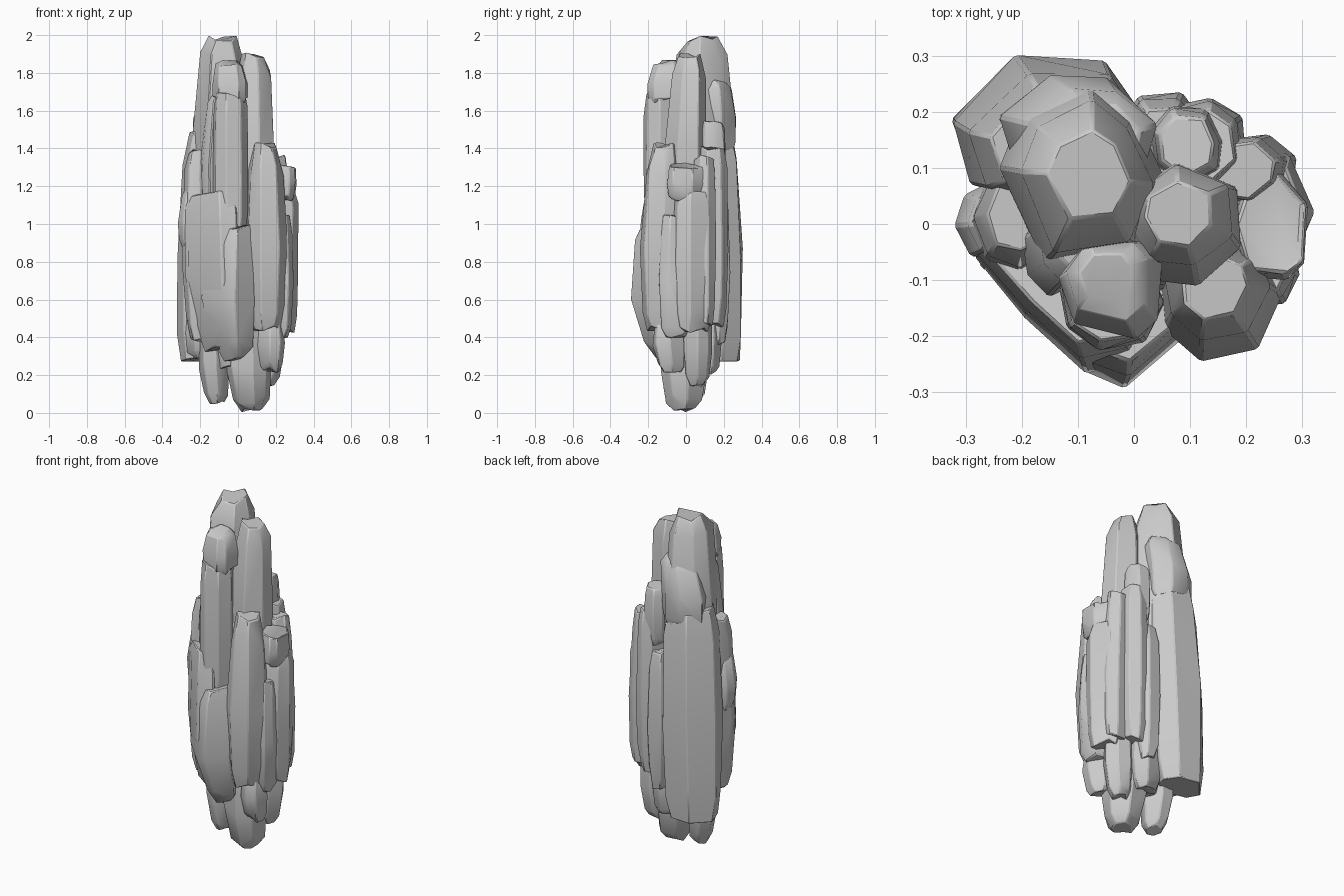
import bpy, bmesh, math, random

if "Cube" in bpy.data.objects:
    bpy.data.objects.remove(bpy.data.objects["Cube"])


def rock(name, box, z, foot=.5, head=.5, bot=(0, 0), top=(0, 0), n=7, seed=1, plan=None):
    """Faceted stone column: plan box (x0,x1,y0,y1) or drawn plan, height z, end scales and end offsets."""
    rnd = random.Random(seed)
    if plan:
        n = len(plan)
        cx, cy = sum(p[0] for p in plan) / n, sum(p[1] for p in plan) / n
        px, py = [p[0] - cx for p in plan], [p[1] - cy for p in plan]
    else:
        x0, x1, y0, y1 = box
        phase = rnd.random() * 6
        ring = []
        for i in range(n):
            a = phase + (i + rnd.uniform(-.25, .25)) * 2 * math.pi / n
            r = rnd.uniform(.93, 1.07)
            ring.append((r * math.cos(a), r * math.sin(a)))

        # stretch the plan polygon to fill its box exactly
        def fit(vals, half):
            a, b = min(vals), max(vals)
            return [((v - a) / (b - a) * 2 - 1) * half for v in vals]
        px = fit([p[0] for p in ring], (x1 - x0) / 2)
        py = fit([p[1] for p in ring], (y1 - y0) / 2)
        cx, cy = (x0 + x1) / 2, (y0 + y1) / 2
    h = z[1] - z[0]
    levels = [(0, foot), (.14, min(1, .62 + foot * .4)), (.45, 1),
              (.85, min(1, .62 + head * .4)), (1, head)]
    bm = bmesh.new()
    rows = []
    for t, k in levels:
        w = abs(2 * t - 1)
        off = bot if t < .5 else top
        row = []
        for x, y in zip(px, py):
            j = 1 if t == .45 else rnd.uniform(.94, 1.04)
            if t in (0, 1):
                dz = rnd.uniform(0, .035) * (1 - 2 * t)
            else:
                dz = rnd.uniform(-.05, .05) * h
            row.append(bm.verts.new((cx + x * k * j + off[0] * w,
                                     cy + y * k * j + off[1] * w, z[0] + t * h + dz)))
        rows.append(row)
    rows[0][0].co.z, rows[-1][n // 2].co.z = z
    for a, b in zip(rows, rows[1:]):
        for i in range(n):
            k = (i + 1) % n
            bm.faces.new((a[i], a[k], b[k], b[i]))
    bm.faces.new(rows[0][::-1])
    bm.faces.new(rows[-1])
    bmesh.ops.recalc_face_normals(bm, faces=bm.faces)
    me = bpy.data.meshes.new(name)
    bm.to_mesh(me)
    bm.free()
    ob = bpy.data.objects.new(name, me)
    bpy.context.collection.objects.link(ob)
    # softly worn edges
    bev = ob.modifiers.new("worn_edges", 'BEVEL')
    bev.width, bev.segments, bev.limit_method, bev.angle_limit = .005, 1, 'ANGLE', math.radians(40)
    bpy.ops.object.select_all(action='DESELECT')
    ob.select_set(True)
    bpy.context.view_layer.objects.active = ob
    bpy.ops.object.shade_smooth_by_angle(angle=math.radians(40))


# core filling the cluster
rock("core", (-.2, .2, -.14, .16), (.22, 1.46), .6, .7, n=8, seed=3)

# summit stones
rock("summit_peak", None, (1.1, 2.0), .95, .5, top=(.01, -.01), seed=11,
     plan=[(-.24, .1), (-.16, -.07), (.0, -.05), (.06, .07), (.0, .2), (-.08, .26), (-.2, .2)])
rock("summit_back_shoulder", (-.24, .03, .06, .265), (1.38, 1.77), .9, .6, top=(.04, -.01), seed=12)
rock("summit_right", (-.03, .19, -.11, .11), (1.05, 1.91), .95, .55, top=(0, .02), seed=13)

# front face stones
rock("front_column", (-.135, .055, -.225, -.03), (.9, 1.7), .95, .88, seed=21)
rock("front_column_cap", (-.135, .05, -.205, -.03), (1.64, 1.87), .9, .5, top=(-.01, .02), seed=22)
rock("front_left_filler", (-.2, -.06, -.13, .03), (1.0, 1.72), .9, .6, top=(.03, .02), seed=23)
rock("front_slab", None, (.32, 1.18), .6, .78, bot=(.05, .03), top=(.0, .02), seed=24,
     plan=[(-.29, -.06), (-.2, -.17), (-.09, -.27), (.0, -.24), (.02, -.05), (-.22, .02)])
rock("front_keel", None, (.27, 1.0), .4, .75, bot=(.03, .07), top=(.02, .02), seed=25,
     plan=[(-.2, -.17), (-.09, -.27), (-.02, -.3), (.085, -.21), (.06, -.08), (-.1, -.06)])
rock("front_right_column", (.045, .265, -.245, -.02), (.43, 1.435), .65, .55, top=(-.01, .02), seed=26)

# right side stones
rock("right_column", (.14, .32, -.08, .145), (.42, 1.19), .75, .72, top=(.01, 0), seed=31)
rock("right_column_cap", (.17, .31, -.1, .11), (1.12, 1.325), .75, .85, seed=32)
rock("right_front_skirt", (.13, .295, -.15, .04), (.38, 1.05), .6, .75, seed=33)
rock("right_rear_column", (.13, .29, .03, .16), (.45, 1.37), .75, .8, top=(-.02, 0), seed=34)

# rear stones
rock("rear_right_column", (.04, .2, .05, .225), (.45, 1.42), .7, .75, seed=41)
rock("rear_right_thin", (.03, .16, .06, .21), (1.2, 1.55), .85, .75, seed=42)
rock("rear_right_splinter", (-.02, .12, .09, .235), (.36, 1.2), .6, .65, seed=43)
rock("rear_left_column", None, (.27, 1.5), .8, .75, bot=(-.02, .01), top=(.02, -.02), seed=44,
     plan=[(-.32, .18), (-.21, .3), (-.05, .29), (.02, .19), (-.02, .08), (-.15, .03), (-.29, .07)])

# left side stones
rock("left_splinter", (-.32, -.19, -.06, .08), (.86, 1.2), .65, .6, top=(.02, 0), seed=51)
rock("left_column", (-.3, -.13, -.1, .1), (.36, 1.4), .65, .7, bot=(.02, 0), top=(.01, .02), seed=52)

# foot stones
rock("foot_main", (-.07, .175, -.135, .115), (0, .55), .45, .9, bot=(.02, 0), seed=61)
rock("foot_front_right", (.09, .25, -.18, -.01), (.21, .54), .6, .5, bot=(.0, .02), seed=62)
rock("foot_right", (.1, .25, -.02, .14), (.13, .6), .5, .8, bot=(-.02, 0), seed=63)
rock("foot_left", (-.21, -.05, -.07, .12), (.045, .5), .5, .9, bot=(.02, 0), seed=64)
rock("foot_far_left", (-.28, -.12, .02, .2), (.28, .6), .6, .9, seed=65)
rock("foot_rear", (-.08, .12, .04, .19), (.2, .6), .6, .8, seed=66)
